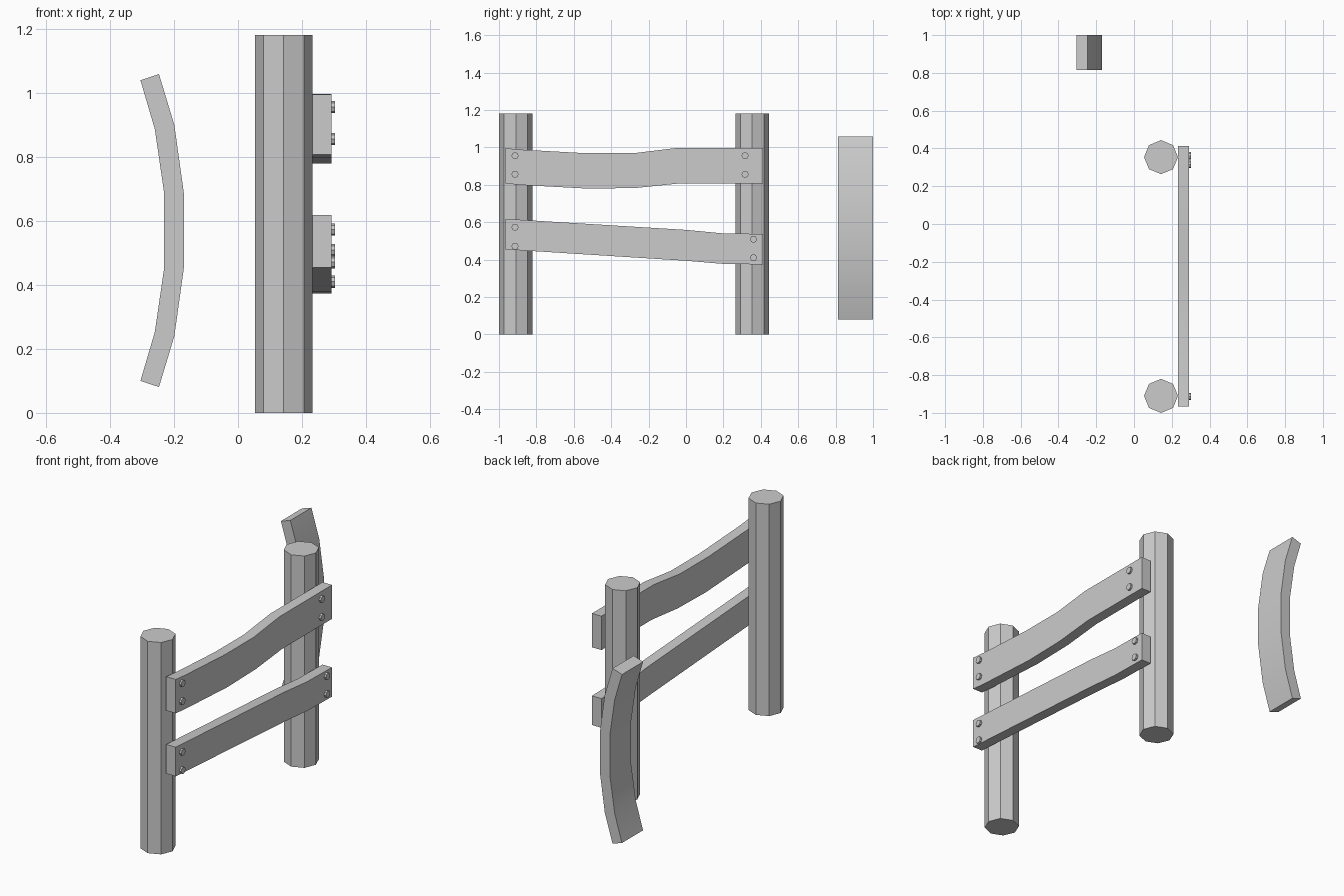
import bpy, bmesh, math
from mathutils import Matrix

if "Cube" in bpy.data.objects:
    bpy.data.objects.remove(bpy.data.objects["Cube"])


def finish(bm, name):
    bmesh.ops.recalc_face_normals(bm, faces=bm.faces)
    me = bpy.data.meshes.new(name)
    bm.to_mesh(me)
    bm.free()
    ob = bpy.data.objects.new(name, me)
    bpy.context.collection.objects.link(ob)
    bpy.ops.object.select_all(action='DESELECT')
    ob.select_set(True)
    bpy.context.view_layer.objects.active = ob
    bpy.ops.object.shade_smooth_by_angle(angle=math.radians(30))
    return ob


def plank(name, side_a, side_b, place):
    """Quad-strip board between two matching edge lines; place(u, v, k) gives the 3D point."""
    bm = bmesh.new()
    rings = []
    for a, b in zip(side_a, side_b):
        rings.append([bm.verts.new(place(*p, k)) for p, k in ((a, 0), (b, 0), (b, 1), (a, 1))])
    for r, s in zip(rings, rings[1:]):
        for i in range(4):
            j = (i + 1) % 4
            bm.faces.new((r[i], r[j], s[j], s[i]))
    bm.faces.new(rings[0])
    bm.faces.new(rings[-1])
    return finish(bm, name)


def cylinder(name, radius, depth, matrix):
    bm = bmesh.new()
    bmesh.ops.create_cone(bm, cap_ends=True, segments=8, radius1=radius,
                          radius2=radius, depth=depth, matrix=matrix)
    return finish(bm, name)


# octagonal posts
for name, y in (("front_post", -0.91), ("back_post", 0.354)):
    cylinder(name, 0.09, 1.182, Matrix.Translation((0.143, y, 0.591)))

# rails on the +x side of the posts
def rail_place(y, z, k):
    return (0.233 + 0.059 * k, y, z)

plank("upper_rail",
      [(-0.966, 0.996), (-0.88, 0.988), (-0.535, 0.969), (-0.28, 0.969), (-0.05, 0.997), (0.412, 0.997)],
      [(-0.966, 0.807), (-0.88, 0.799), (-0.51, 0.779), (-0.26, 0.784), (-0.03, 0.808), (0.412, 0.808)],
      rail_place)
plank("lower_rail",
      [(-0.966, 0.618), (0.0, 0.559), (0.19, 0.541), (0.412, 0.537)],
      [(-0.966, 0.455), (0.0, 0.394), (0.19, 0.378), (0.412, 0.374)],
      rail_place)

# bolt heads, a pair at each rail end
turn = Matrix.Rotation(math.pi / 2, 4, 'Y')
for rail, y, heights in (("upper_front", -0.914, (0.956, 0.856)), ("upper_back", 0.316, (0.956, 0.856)),
                         ("lower_front", -0.914, (0.573, 0.471)), ("lower_back", 0.361, (0.509, 0.41))):
    for i, z in enumerate(heights):
        cylinder(f"{rail}_bolt_{i + 1}", 0.019, 0.03, Matrix.Translation((0.288, y, z)) @ turn)

# loose bent plank, profile mirrored about its middle height
def mirrored(half):
    return half + [(x, 2 * 0.57 - z) for x, z in reversed(half)]

plank("loose_plank",
      mirrored([(-0.247, 1.059), (-0.199, 0.9), (-0.169, 0.685)]),
      mirrored([(-0.305, 1.04), (-0.26, 0.887), (-0.231, 0.688)]),
      lambda x, z, k: (x, 0.814 + 0.186 * k, z))
